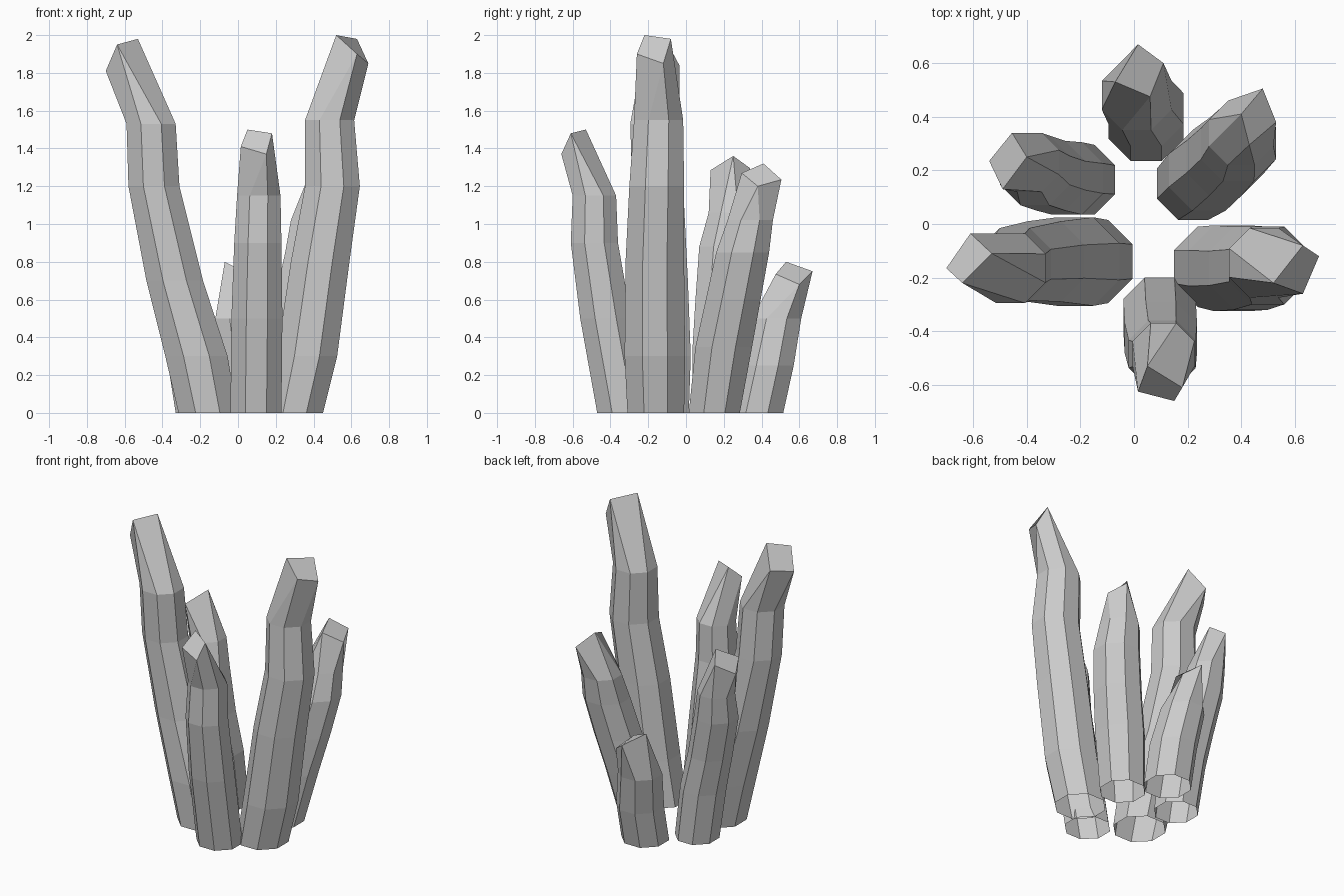
import bpy
import bmesh
from math import cos, sin, pi
from mathutils import Vector

SIDES = 8

cube = bpy.data.objects.get("Cube")
if cube:
    bpy.data.objects.remove(cube, do_unlink=True)

# One plain grey stone colour
grey = bpy.data.materials.new("stone_grey")
grey.use_nodes = True
grey.diffuse_color = (0.6, 0.6, 0.6, 1)
grey.node_tree.nodes["Principled BSDF"].inputs["Base Color"].default_value = grey.diffuse_color


def ring_points(x, y, z, half_width):
    """Octagon whose flat sides face the axes."""
    radius = half_width / cos(pi / SIDES)
    angles = [(i + 0.5) * 2 * pi / SIDES for i in range(SIDES)]
    return [Vector((x + radius * cos(a), y + radius * sin(a), z)) for a in angles]


def plan_area(points):
    """Signed area from above, positive when counter-clockwise."""
    return sum(p.x * q.y - q.x * p.y for p, q in zip(points, points[1:] + points[:1]))


def stalk(name, rings, tip):
    """Open-bottomed bent tube of octagon rings, closed by a slanted four-cornered tip."""
    bm = bmesh.new()
    loops = [[bm.verts.new(p) for p in ring_points(*r)] for r in rings]
    for low, high in zip(loops, loops[1:]):
        for i in range(SIDES):
            j = (i + 1) % SIDES
            bm.faces.new((low[i], low[j], high[j], high[i]))

    # Turn the last ring until its vertex pairs lie nearest to the tip corners
    corners = [Vector(p) for p in tip]
    if plan_area(corners) < 0:
        corners.reverse()
    top = loops[-1]

    def mismatch(shift):
        return sum((top[(2 * k + e + shift) % SIDES].co - c).length_squared
                   for k, c in enumerate(corners) for e in (0, 1))

    shift = min(range(SIDES), key=mismatch)
    top = top[shift:] + top[:shift]
    cap = [bm.verts.new(c) for c in corners]
    for k in range(4):
        a, b, c = top[2 * k], top[2 * k + 1], top[(2 * k + 2) % SIDES]
        bm.faces.new((a, b, cap[k]))
        bm.faces.new((b, c, cap[(k + 1) % 4], cap[k]))
    bm.faces.new(cap)

    mesh = bpy.data.meshes.new(name)
    bm.to_mesh(mesh)
    bm.free()
    mesh.materials.append(grey)
    obj = bpy.data.objects.new(name, mesh)
    bpy.context.collection.objects.link(obj)
    return obj


# Each stalk: rings as (x, y, z, half width), then the tip corners

stalk("tall_right_stalk",
      [(-.16, -.14, 0, .155), (-.22, -.14, .3, .165), (-.335, -.14, .7, .15),
       (-.445, -.15, 1.2, .135), (-.46, -.165, 1.53, .13)],
      [(-.61, -.035, 1.84), (-.53, -.11, 1.98), (-.64, -.22, 1.95), (-.7, -.165, 1.81)])

stalk("tall_left_stalk",
      [(.3, -.16, 0, .15), (.365, -.165, .3, .16), (.435, -.165, .8, .155),
       (.5, -.155, 1.2, .145), (.485, -.145, 1.55, .13)],
      [(.52, -.22, 2), (.63, -.08, 1.98), (.69, -.12, 1.85), (.63, -.26, 1.9)])

stalk("front_stalk",
      [(.095, -.335, 0, .135), (.1, -.425, .5, .135), (.105, -.485, .9, .125),
       (.11, -.485, 1.15, .115)],
      [(.05, -.53, 1.5), (.18, -.61, 1.48), (.15, -.66, 1.37), (.015, -.625, 1.41)])

stalk("back_left_stalk",
      [(.22, .15, 0, .135), (.28, .2, .35, .15), (.34, .25, .6, .145),
       (.39, .3, .85, .14), (.4, .34, 1.02, .12)],
      [(.4, .41, 1.32), (.48, .505, 1.235), (.53, .38, 1.2), (.43, .295, 1.27)])

stalk("back_right_stalk",
      [(-.2, .165, 0, .13), (-.25, .17, .35, .135), (-.31, .18, .6, .13),
       (-.37, .2, .88, .13), (-.39, .23, 1.06, .11)],
      [(-.4, .25, 1.36), (-.455, .34, 1.295), (-.54, .235, 1.22), (-.49, .13, 1.285)])

stalk("short_back_stalk",
      [(.045, .375, 0, .14), (.045, .43, .25, .14), (.01, .48, .5, .13)],
      [(-.07, .53, .8), (.015, .67, .75), (.11, .6, .68), (.06, .475, .735)])
